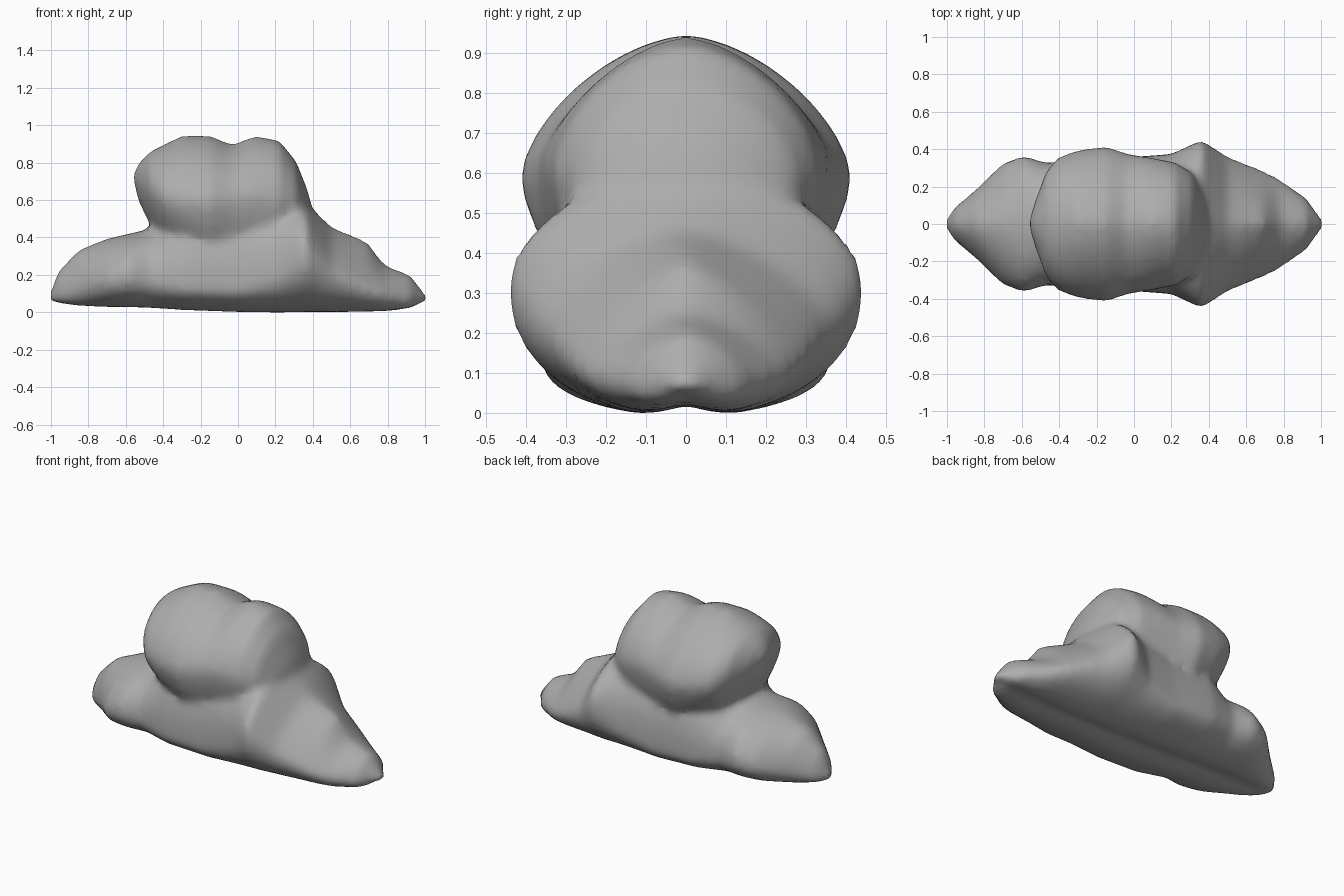
import bpy
import bmesh
from math import cos, sin, pi, copysign

default = bpy.data.objects.get("Cube")
if default:
    bpy.data.objects.remove(default, do_unlink=True)

SIDES = 40

# Stations along x: (x, bottom, widest height, top, half width, top roundness)
BASE = [
    (-.96, .035, .09, .235, .09, 1.7), (-.85, .03, .14, .345, .18, 1.7),
    (-.7, .03, .18, .405, .325, 1.7), (-.59, .03, .2, .43, .365, 2),
    (-.46, .025, .18, .46, .325, 2.1), (-.28, .015, .15, .6, .36, 2.4),
    (0, .005, .14, .62, .36, 2.5), (.2, 0, .2, .62, .375, 2.4),
    (.36, 0, .33, .6, .45, 2), (.5, 0, .22, .465, .36, 1.5),
    (.69, .005, .14, .39, .285, 1.25), (.78, .005, .11, .265, .24, 1.4),
    (.92, .015, .08, .21, .14, 1.7),
]
CROWN = [
    (-.53, .6, .71, .81, .12, 1.7), (-.47, .48, .67, .87, .28, 1.9),
    (-.41, .36, .63, .9, .355, 1.8), (-.3, .25, .61, .955, .395, 1.65),
    (-.15, .15, .6, .955, .415, 1.6), (-.03, .1, .61, .905, .375, 1.65),
    (.09, .1, .63, .955, .355, 1.55), (.22, .15, .61, .93, .33, 1.75),
    (.31, .25, .58, .82, .275, 1.9), (.37, .35, .5, .67, .19, 1.9),
]


def power(value, exponent):
    return copysign(abs(value) ** exponent, value)


def section(bm, station, n_low, groove):
    """One closed cross-section with separate curves above and below its waist."""
    x, low, middle, high, width, n_high = station
    ring = []
    for i in range(SIDES):
        angle = 2 * pi * i / SIDES
        up = sin(angle) >= 0
        exponent = 2 / (n_high if up else n_low)
        y = width * power(cos(angle), exponent)
        reach = high - middle if up else middle - low
        z = middle + reach * power(sin(angle), exponent)
        if not up:
            z += groove * max(0, 1 - abs(y) / .1)
        ring.append(bm.verts.new((x, y, z)))
    return ring


def loft(bm, stations, start, end, **shape):
    """Skin the stations and close both ends to a point."""
    rings = [section(bm, s, **shape) for s in stations]
    for a, b in zip(rings, rings[1:]):
        for i in range(SIDES):
            j = (i + 1) % SIDES
            bm.faces.new((a[i], a[j], b[j], b[i]))
    for ring, tip in ((rings[0], start), (rings[-1], end)):
        point = bm.verts.new((tip[0], 0, tip[1]))
        for i in range(SIDES):
            bm.faces.new((ring[i], ring[(i + 1) % SIDES], point))


# Long base and overhanging crown
bm = bmesh.new()
loft(bm, BASE, (-1.02, .08), (1.025, .08), n_low=2.1, groove=.03)
loft(bm, CROWN, (-.565, .74), (.42, .48), n_low=1.6, groove=0)
bmesh.ops.recalc_face_normals(bm, faces=bm.faces)
mesh = bpy.data.meshes.new("cloud_body")
bm.to_mesh(mesh)
bm.free()
cloud = bpy.data.objects.new("cloud_body", mesh)
bpy.context.collection.objects.link(cloud)
bpy.ops.object.select_all(action='DESELECT')
cloud.select_set(True)
bpy.context.view_layer.objects.active = cloud

# Fuse both lofts and soften the creases
remesh = cloud.modifiers.new("fuse", 'REMESH')
remesh.mode = 'VOXEL'
remesh.voxel_size = .025
soften = cloud.modifiers.new("soften", 'SMOOTH')
soften.factor = .5
soften.iterations = 5
for name in ("fuse", "soften"):
    bpy.ops.object.modifier_apply(modifier=name)

# Rest the underside on the ground
ground = min(v.co.z for v in cloud.data.vertices)
for v in cloud.data.vertices:
    v.co.z -= ground

# Plain grey surface
grey = bpy.data.materials.new("cloud_grey")
grey.use_nodes = True
colour = (.42, .42, .42, 1)
grey.diffuse_color = colour
for node in grey.node_tree.nodes:
    if node.type == 'BSDF_PRINCIPLED':
        node.inputs["Base Color"].default_value = colour
cloud.data.materials.clear()
cloud.data.materials.append(grey)
bpy.ops.object.shade_smooth()
